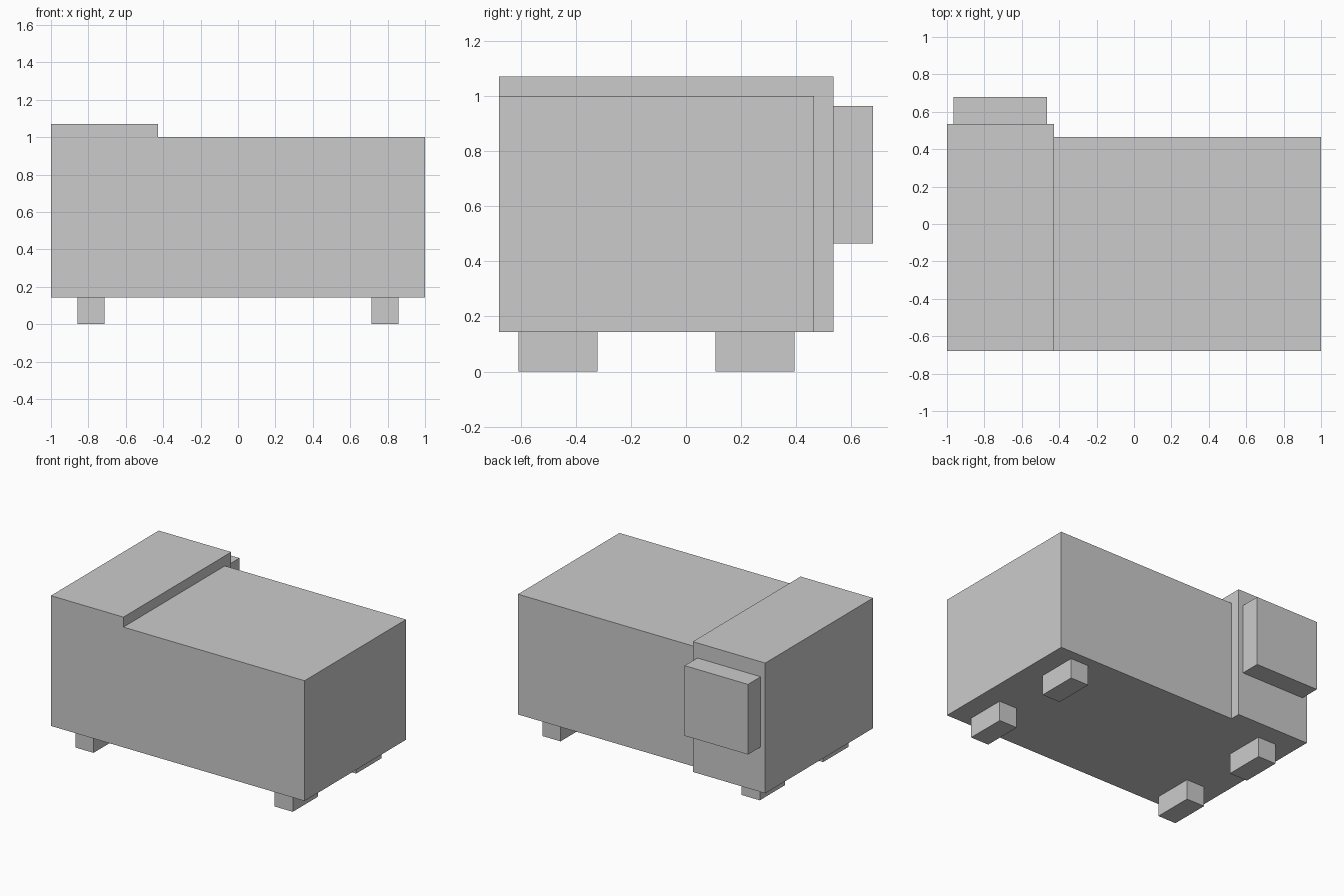
import bpy
import bmesh
from mathutils import Matrix, Vector

if "Cube" in bpy.data.objects:
    bpy.data.objects.remove(bpy.data.objects["Cube"])

U = 1 / 14  # the model sits on a regular grid of this size


def box(name, lo, hi):
    """Box between two corners, given in grid units."""
    lo, hi = Vector(lo) * U, Vector(hi) * U
    size = hi - lo
    bm = bmesh.new()
    bmesh.ops.create_cube(bm, size=1, matrix=Matrix.Diagonal((*size, 1)))
    mesh = bpy.data.meshes.new(name)
    bm.to_mesh(mesh)
    bm.free()
    obj = bpy.data.objects.new(name, mesh)
    obj.location = (lo + hi) / 2
    bpy.context.collection.objects.link(obj)
    return obj


# Main body and the slightly larger block at its left end
box("body", (-6, -9.5, 2), (14, 6.5, 14))
box("end_block", (-14, -9.5, 2), (-6, 7.5, 15))

# Panel box on the back of the end block
box("back_box", (-13.5, 7.5, 6.5), (-6.5, 9.5, 13.5))

# Four feet
for side, x in (("left", -12), ("right", 10)):
    for end, y in (("front", -8.5), ("back", 1.5)):
        box(f"{end}_{side}_foot", (x, y, 0), (x + 2, y + 4, 2))
